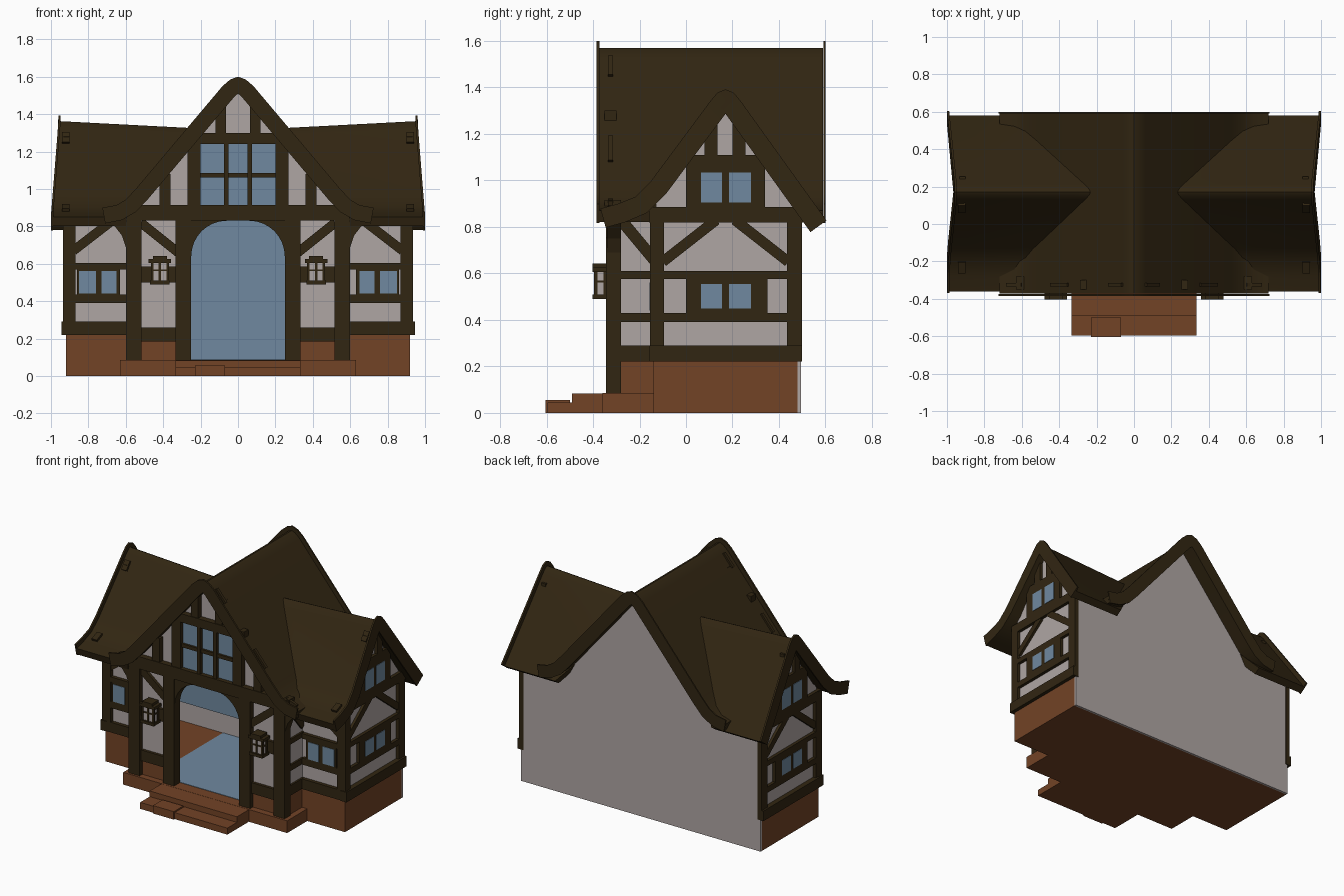
import bpy, bmesh, math
from mathutils import Vector

cube = bpy.data.objects.get("Cube")
if cube:
    bpy.data.objects.remove(cube, do_unlink=True)


def material(name, rgb):
    mat = bpy.data.materials.new(name)
    mat.use_nodes = True
    mat.diffuse_color = (*rgb, 1)
    mat.node_tree.nodes["Principled BSDF"].inputs["Base Color"].default_value = (*rgb, 1)
    return mat


WOOD = material("dark_brown_wood", (.031, .019, .006))
PLASTER = material("pale_plaster", (.43, .38, .37))
GLASS = material("blue_glass", (.16, .25, .35))
STONE = material("red_brown_stone", (.17, .056, .019))


def finish(name, bm, mat, smooth=False):
    bmesh.ops.recalc_face_normals(bm, faces=bm.faces)
    mesh = bpy.data.meshes.new(name)
    bm.to_mesh(mesh)
    bm.free()
    mesh.materials.append(mat)
    if smooth:
        mesh.shade_smooth()
        mesh.set_sharp_from_angle(angle=math.radians(35))
    bpy.context.collection.objects.link(bpy.data.objects.new(name, mesh))


def prism(name, outline, near, far, mat, axis="y", side=1):
    """Extrude a 2D outline along y (outline in x, z) or along x (outline in y, z)."""
    bm = bmesh.new()
    rings = []
    for d in (near, far):
        points = [(a, d, z) if axis == "y" else (d, a, z) for a, z in outline]
        rings.append([bm.verts.new((x * side, y, z)) for x, y, z in points])
    for ring in rings:
        bm.faces.new(ring)
    for i in range(len(outline)):
        bm.faces.new((rings[0][i - 1], rings[0][i], rings[1][i], rings[1][i - 1]))
    finish(name, bm, mat)


def slab(name, a0, a1, z0, z1, near, far, mat, axis="y", side=1):
    prism(name, [(a0, z0), (a1, z0), (a1, z1), (a0, z1)], near, far, mat, axis, side)


def beam(name, start, end, width, near, far, mat=WOOD, axis="y", side=1):
    p, q = Vector(start), Vector(end)
    n = (q - p).orthogonal().normalized() * width / 2
    prism(name, [p + n, q + n, q - n, p - n], near, far, mat, axis, side)


def band(name, path, up, down, stations, place, mat):
    """Sweep a thick strip that follows a roof section through several stations."""
    path = [Vector(p) for p in path]
    top, bottom = [], []
    for i, p in enumerate(path):
        n = (path[min(i + 1, len(path) - 1)] - path[max(i - 1, 0)]).orthogonal().normalized()
        n = n if n.y > 0 else -n
        top.append(p + n * up)
        bottom.append(p - n * down)
    loop = top + bottom[::-1]
    bm = bmesh.new()
    rings = [[bm.verts.new(place(a, z, d)) for a, z in loop] for d in stations]
    for r, s in zip(rings, rings[1:]):
        for i in range(len(loop)):
            bm.faces.new((r[i - 1], r[i], s[i], s[i - 1]))
    for ring in (rings[0], rings[-1]):
        for i in range(len(path) - 1):
            bm.faces.new((ring[i], ring[i + 1], ring[-2 - i], ring[-1 - i]))
    finish(name, bm, mat, True)


# Cross roof running front to back, with verge boards
half = [(-.72, .87), (-.64, .885), (-.58, .92), (-.52, .985), (-.06, 1.53), (-.025, 1.56)]
cross = half + [(0, 1.57)] + [(-x, z) for x, z in half[::-1]]
along_y = lambda a, z, d: (a, d, z)
band("cross_roof", cross, 0, .05, (-.372, .59), along_y, WOOD)
band("front_verge_board", cross, .03, .055, (-.385, -.373), along_y, WOOD)
band("back_verge_board", cross, .03, .055, (.591, .6), along_y, WOOD)

# Side wing roofs: flared at the ends, sagging towards the middle
wing = [(-.36, .85), (-.28, .872), (-.2, .905), (-.13, .975), (.13, 1.325), (.155, 1.355),
        (.17, 1.362), (.185, 1.355), (.21, 1.325), (.58, .81)]


def outer(z):
    return .948 + .04 * min(1, max(0, (1.36 - z) / .5))


def wing_place(side):
    def place(a, z, t):
        inner = min(.6, .48 - (z - .985) / 1.185)
        sag = .08 * (1 - t) * max(0, z - .85)
        return (side * (inner + (outer(z) - inner) * t), a, z - sag)
    return place


for side, label in ((1, "left_"), (-1, "right_")):
    band(label + "wing_roof", wing, 0, .05, [i / 6 for i in range(7)], wing_place(side), WOOD)
    band(label + "wing_verge_board", wing, .03, .055, (0, .012),
         lambda a, z, d: (side * (outer(z) + d), a, z), WOOD)

# Floor, steps and back wall
slab("house_floor", -.92, .92, 0, .085, -.14, .48, STONE)
slab("porch_floor", -.63, .63, 0, .085, -.36, -.14, STONE)
slab("upper_step", -.335, .335, 0, .084, -.49, -.36, STONE)
slab("lower_step", -.335, .335, 0, .045, -.595, -.49, STONE)
slab("loose_step_stone", -.23, -.07, 0, .055, -.605, -.5, STONE)
slab("inner_floor_panel", -.45, .45, .08, .088, -.28, .478, GLASS)
slab("inner_back_panel", -.88, .88, .22, .86, .472, .479, GLASS)
slab("inner_back_panel_low", -.3, .3, .085, .22, .472, .479, GLASS)
slab("ceiling", -.58, .58, .85, .865, -.3, .48, WOOD)
right_edge = [(.92, 0), (.92, .88), (.58, .88), (.5, .93)]
prism("back_wall", right_edge + [(0, 1.53)] + [(-x, z) for x, z in right_edge[::-1]],
      .48, .495, PLASTER)

# Front gable wall, its window and its crossing beams
prism("front_gable_wall", [(-.6, .84), (.6, .84), (.55, .89), (0, 1.53), (-.55, .89)],
      -.31, -.28, PLASTER)
slab("gable_window", -.2, .2, .915, 1.24, -.32, -.31, GLASS)
slab("gable_lower_beam", -.63, .63, .83, .915, -.35, -.28, WOOD)
slab("gable_upper_beam", -.29, .29, 1.24, 1.3, -.35, -.3, WOOD)
slab("gable_window_bar", -.2, .2, 1.06, 1.085, -.335, -.31, WOOD)

# Rows are name, x range, z range
FRONT_TIMBERS = [
    ("gable_window_post", .2, .27, .91, 1.25), ("gable_window_mullion", .05, .075, .91, 1.25),
    ("gable_apex_post", .065, .12, 1.3, 1.46), ("gable_side_post", .36, .42, .91, 1.08),
    ("porch_outer_post", .515, .6, .085, .84), ("porch_inner_post", .25, .335, .085, .84),
    ("porch_sill", .33, .52, .185, .26), ("porch_rail", .33, .52, .5, .585)]
WING_TIMBERS = [
    ("wing_sill", .6, .945, .22, .29), ("wing_low_rail", .6, .92, .39, .435),
    ("wing_high_rail", .6, .92, .57, .605), ("wing_corner_post", .87, .935, .29, .86),
    ("wing_window_frame", .63, .86, .43, .575), ("wing_top_beam", .6, .935, .82, .88)]
# Rows are name, y range, z range
SIDE_TIMBERS = [
    ("side_sill", -.16, .5, .22, .29), ("side_low_rail", -.1, .45, .39, .43),
    ("side_high_rail", -.1, .45, .575, .61), ("side_front_post", -.155, -.095, .29, .86),
    ("side_back_post", .435, .5, .29, .86), ("side_cross_beam", -.16, .51, .82, .885),
    ("side_window_frame", 0, .35, .42, .58), ("side_gable_window_frame", 0, .34, .88, 1.06),
    ("side_gable_upper_beam", 0, .34, 1.05, 1.11), ("side_apex_post_front", .08, .135, 1.1, 1.28),
    ("side_apex_post_back", .2, .255, 1.1, 1.28)]

arc = [(.06 + .19 * math.cos(k * math.pi / 16), .64 + .19 * math.sin(k * math.pi / 16))
       for k in range(9)]

for side, label in ((1, "left_"), (-1, "right_")):
    # Stone bases
    for name, a0, a1, near, far in (("wing_front_base", .58, .92, -.14, -.1),
                                    ("wing_side_base", .88, .92, -.14, .48),
                                    ("porch_front_base", .3, .58, -.315, -.28),
                                    ("porch_side_base", .55, .59, -.29, -.13)):
        slab(label + name, a0, a1, .01, .22, near, far, STONE, side=side)
    # Plaster walls
    slab(label + "porch_front_wall", .3, .58, .2, .85, -.31, -.28, PLASTER, side=side)
    slab(label + "porch_side_wall", .555, .585, .2, .88, -.3, -.1, PLASTER, side=side)
    slab(label + "wing_front_wall", .56, .91, .2, .9, -.13, -.1, PLASTER, side=side)
    prism(label + "wing_gable_wall", [(-.13, .2), (.49, .2), (.49, .88), (.17, 1.32), (-.1, .94),
                                      (-.13, .9)], .88, .91, PLASTER, "x", side)
    # Straight timbers
    for row in FRONT_TIMBERS:
        depth = -.33 if "rail" in row[0] or "sill" in row[0] else -.345
        slab(label + row[0], *row[1:], depth, -.28, WOOD, side=side)
    for row in WING_TIMBERS:
        slab(label + row[0], *row[1:], -.155, -.11, WOOD, side=side)
    for row in SIDE_TIMBERS:
        slab(label + row[0], *row[1:], .9, .945 if "sill" in row[0] else .932, WOOD, "x", side)
    for name, z0, z1 in (("sill", .22, .29), ("low_rail", .39, .43), ("high_rail", .575, .61)):
        slab(label + "porch_side_" + name, -.29, -.13, z0, z1, .57, .598, WOOD, "x", side)
    # Arch corner and diagonal braces
    prism(label + "door_arch", arc + [(0, .83), (0, .85), (.27, .85), (.27, .64)],
          -.34, -.28, WOOD, side=side)
    beam(label + "porch_brace", (.52, .82), (.32, .66), .05, -.33, -.3, side=side)
    prism(label + "porch_bracket", [(.59, .66), (.62, .75), (.69, .84), (.59, .84)],
          -.34, -.28, WOOD, side=side)
    beam(label + "porch_side_brace", (-.28, .83), (-.13, .65), .05, .57, .598, axis="x", side=side)
    beam(label + "wing_brace", (.88, .67), (.66, .84), .05, -.15, -.12, side=side)
    beam(label + "side_brace_front", (.13, .83), (-.1, .65), .045, .9, .928, axis="x", side=side)
    beam(label + "side_brace_back", (.21, .83), (.44, .65), .045, .9, .928, axis="x", side=side)
    # Window panes
    for y0, y1 in ((.065, .155), (.185, .28)):
        slab(label + "side_pane", y0, y1, .45, .555, .93, .935, GLASS, "x", side)
        slab(label + "side_gable_pane", y0, y1, .905, 1.035, .93, .935, GLASS, "x", side)
    for x0, x1 in ((.65, .73), (.76, .85)):
        slab(label + "wing_pane", x0, x1, .44, .56, -.158, -.154, GLASS, side=side)
    # Lantern
    slab(label + "lantern_glass", .375, .46, .505, .61, -.39, -.345, PLASTER, side=side)
    for name, x0, x1, z0, z1 in (("base", .365, .47, .49, .51), ("cap", .358, .478, .605, .625),
                                 ("top", .38, .455, .625, .642)):
        slab(label + "lantern_" + name, x0, x1, z0, z1, -.403, -.33, WOOD, side=side)
    slab(label + "lantern_crossbar", .37, .465, .56, .57, -.394, -.34, WOOD, side=side)
    for x in (.37, .411, .452):
        slab(label + "lantern_bar", x, x + .013, .5, .61, -.395, -.38, WOOD, side=side)
        slab(label + "lantern_rear_bar", x, x + .013, .5, .61, -.355, -.34, WOOD, side=side)
    # Loose roof shingles
    for start, end in (((.06, 1.53), (.13, 1.447)), ((.35, 1.186), (.44, 1.08)),
                       ((.6, .91), (.68, .88))):
        beam(label + "cross_shingle", start, end, .025, -.335, -.315, side=side)
    for start, end in (((.11, 1.298), (.07, 1.244)), ((-.2, .907), (-.26, .883))):
        beam(label + "wing_shingle", start, end, .025, .9, .94, axis="x", side=side)
